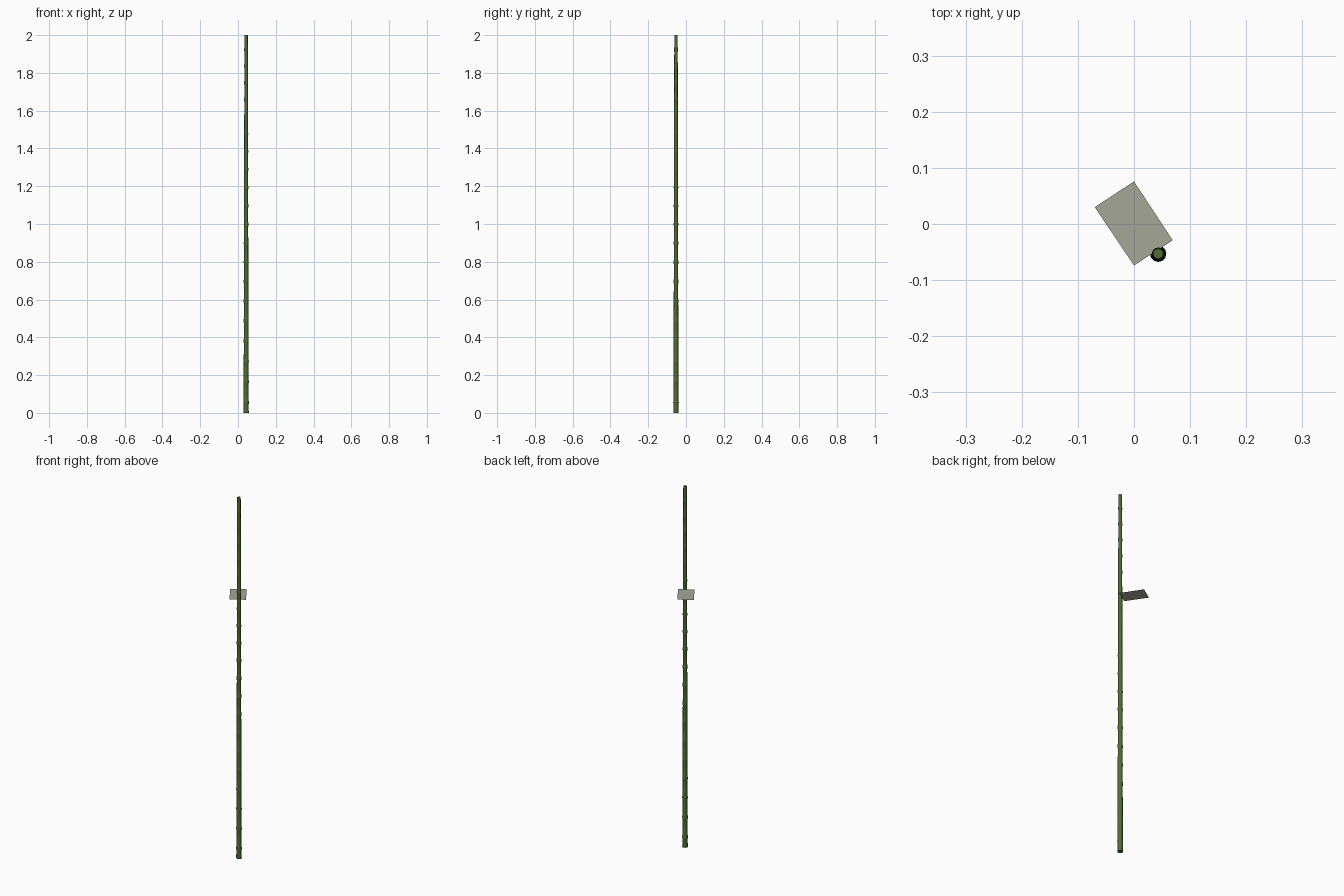
import bpy, bmesh, math
from mathutils import Vector

if "Cube" in bpy.data.objects:
    bpy.data.objects.remove(bpy.data.objects["Cube"])

def material(name, rgb):
    m = bpy.data.materials.new(name)
    m.diffuse_color = (*rgb, 1.0)
    m.use_nodes = True
    m.node_tree.nodes["Principled BSDF"].inputs["Base Color"].default_value = m.diffuse_color
    return m

green = material("stalk green", (0.076, 0.150, 0.036))
pale = material("leaf grey green", (0.376, 0.390, 0.314))

def finish(bm, name, mat):
    mesh = bpy.data.meshes.new(name)
    bm.to_mesh(mesh)
    bm.free()
    mesh.materials.append(mat)
    obj = bpy.data.objects.new(name, mesh)
    bpy.context.collection.objects.link(obj)
    return obj

# Tapered stalk: profile with a slight swelling at each node
CX, CY, SIDES = 0.043, -0.053, 12

def radius(z):
    return 0.0132 + (0.009 - 0.0132) * z / 2

profile = [(0.0, 0.0142)]
z, gap = 0.055, 0.110
while z < 1.97:
    r = radius(z)
    profile += [(z - 0.012, r), (z - 0.003, r * 1.12),
                (z + 0.003, r * 1.12), (z + 0.012, r)]
    z += gap
    gap -= 0.0013
profile.append((2.0, 0.009))

bm = bmesh.new()
rings = []
for z, r in profile:
    rings.append([bm.verts.new((CX + r * math.cos(2 * math.pi * i / SIDES),
                                CY + r * math.sin(2 * math.pi * i / SIDES), z))
                  for i in range(SIDES)])
for a, b in zip(rings, rings[1:]):
    for i in range(SIDES):
        j = (i + 1) % SIDES
        bm.faces.new((a[i], a[j], b[j], b[i]))
bm.faces.new(rings[0][::-1])
bm.faces.new(rings[-1])
stalk = finish(bm, "stalk", green)
bpy.context.view_layer.objects.active = stalk
stalk.select_set(True)
bpy.ops.object.shade_smooth_by_angle(angle=math.radians(40))

# Flat leaf card attached to the stalk
bm = bmesh.new()
corners = [(-0.07, 0.030), (0.0, -0.074), (0.069, -0.029), (0.0, 0.076)]
bm.faces.new([bm.verts.new(Vector((x, y, 1.43))) for x, y in corners])
finish(bm, "leaf", pale)
